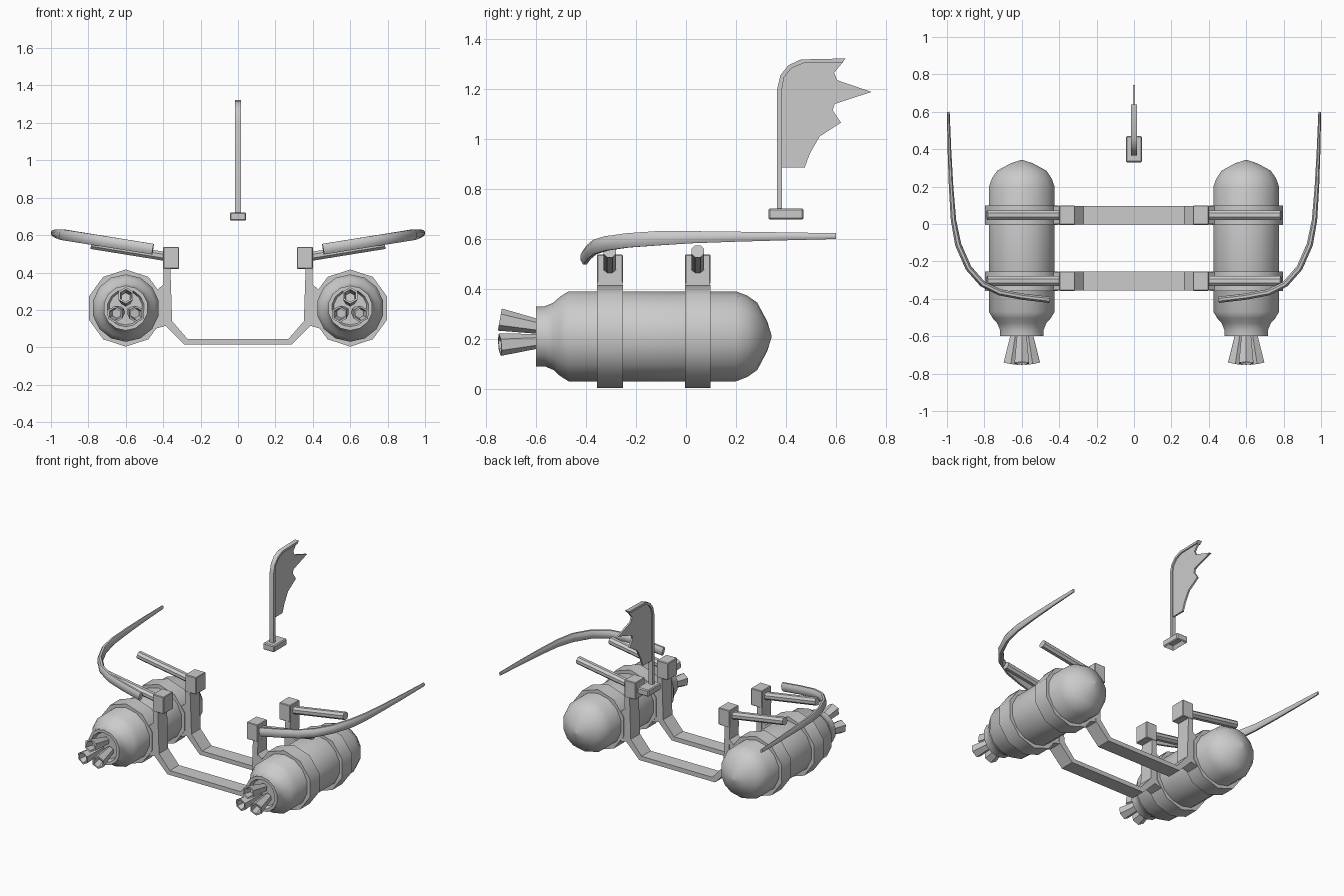
import bpy, bmesh, math
from mathutils import Vector

if "Cube" in bpy.data.objects:
    bpy.data.objects.remove(bpy.data.objects["Cube"])

metal = bpy.data.materials.new("grey_metal")
metal.use_nodes = True
GREY = (0.6, 0.6, 0.6, 1)
metal.diffuse_color = GREY
metal.node_tree.nodes["Principled BSDF"].inputs["Base Color"].default_value = GREY

TANK = Vector((0.6, 0, 0.21))
FRAMES = {"rear": -0.305, "fore": 0.047}


def finish(name, bm, smooth=35, mirror=False):
    """Turn a bmesh into a shaded object, optionally mirrored across x."""
    bmesh.ops.recalc_face_normals(bm, faces=bm.faces)
    mesh = bpy.data.meshes.new(name)
    bm.to_mesh(mesh)
    bm.free()
    ob = bpy.data.objects.new(name, mesh)
    bpy.context.collection.objects.link(ob)
    mesh.materials.append(metal)
    if mirror:
        mod = ob.modifiers.new("mirror", "MIRROR")
        mod.use_mirror_merge = False
    bpy.ops.object.select_all(action="DESELECT")
    ob.select_set(True)
    bpy.context.view_layer.objects.active = ob
    bpy.ops.object.shade_smooth_by_angle(angle=math.radians(smooth))
    return ob


def loft(rings, closed=False):
    """Bridge successive rings of points; cap the ends unless closed."""
    bm = bmesh.new()
    loops = [[bm.verts.new(p) for p in ring] for ring in rings]
    n = len(loops[0])
    pairs = list(zip(loops, loops[1:]))
    if closed:
        pairs.append((loops[-1], loops[0]))
    for a, b in pairs:
        for i in range(n):
            j = (i + 1) % n
            bm.faces.new((a[i], a[j], b[j], b[i]))
    if not closed:
        bm.faces.new(loops[0])
        bm.faces.new(loops[-1])
    return bm


def lathe(origin, axis, profile, sides, closed=False):
    """Rings of (distance along axis, radius), first vertex pointing up."""
    axis = axis.normalized()
    side = axis.cross(Vector((0, 0, 1))).normalized()
    up = side.cross(axis)
    turn = [math.tau * i / sides for i in range(sides)]
    return loft([[origin + axis * d + (up * math.cos(t) + side * math.sin(t)) * r
                  for t in turn] for d, r in profile], closed)


def sweep(path, sizes, sides=8):
    """Sweep an oval of (width, height) along a path."""
    rings = []
    for i, p in enumerate(path):
        ahead = path[min(i + 1, len(path) - 1)] - path[max(i - 1, 0)]
        side = ahead.cross(Vector((0, 0, 1))).normalized()
        up = side.cross(ahead).normalized()
        w, h = sizes[i]
        ring = []
        for k in range(sides):
            t = math.tau * (k + 0.5) / sides
            ring.append(p + side * math.cos(t) * w / 2 + up * math.sin(t) * h / 2)
        rings.append(ring)
    return loft(rings)


def prism(outline, direction, place):
    """Extrude a flat outline; place maps (a, b) to its starting corner."""
    bm = bmesh.new()
    face = bm.faces.new([bm.verts.new(place(a, b)) for a, b in outline])
    new = bmesh.ops.extrude_face_region(bm, geom=[face])["geom"]
    verts = [v for v in new if isinstance(v, bmesh.types.BMVert)]
    bmesh.ops.translate(bm, verts=verts, vec=direction)
    return bm


def box(lo, hi, bevel=0.0):
    bm = prism([(lo[0], lo[1]), (hi[0], lo[1]), (hi[0], hi[1]), (lo[0], hi[1])],
               (0, 0, hi[2] - lo[2]), lambda a, b: (a, b, lo[2]))
    if bevel:
        bmesh.ops.bevel(bm, geom=bm.edges[:], offset=bevel, segments=1, affect="EDGES")
    return bm


# Tanks: recessed tail, stepped shoulder and domed nose
tank_profile = [(-0.57, 0.09), (-0.6, 0.1), (-0.6, 0.12), (-0.565, 0.12),
                (-0.53, 0.135), (-0.505, 0.158), (-0.47, 0.18), (0.2, 0.18),
                (0.245, 0.163), (0.285, 0.135), (0.325, 0.06), (0.343, 0.002)]
finish("tank", lathe(TANK, Vector((0, 1, 0)), tank_profile, 14), 40, True)

# Three flared hollow nozzles behind each tank
for k in range(3):
    t = math.tau * k / 3
    out = Vector((math.sin(t), 0, math.cos(t)))
    start = TANK + out * 0.037 + Vector((0, -0.58, 0))
    end = TANK + out * 0.067 + Vector((0, -0.745, 0))
    reach = (end - start).length
    nozzle = [(0, 0.028), (reach, 0.045), (reach, 0.034), (reach - 0.06, 0.026)]
    finish(f"nozzle_{k + 1}", lathe(start, end - start, nozzle, 6), 30, True)

# Carrying frames: bands, cradle, heads and arms
half_cradle = [(0.27, 0.045), (0.352, 0.14), (0.362, 0.43), (0.4, 0.43),
               (0.392, 0.12), (0.288, 0.015)]
cradle = half_cradle + [(-x, z) for x, z in reversed(half_cradle)]
for label, y in FRAMES.items():
    band = [(y - 0.052, 0.206), (y + 0.052, 0.206), (y + 0.052, 0.172), (y - 0.052, 0.172)]
    finish(label + "_band", lathe(TANK, Vector((0, 1, 0)), band, 10, True), 40, True)
    finish(label + "_cradle", prism(cradle, (0, 0.1, 0),
                                    lambda a, b: (a, y - 0.05, b)), 30)
    finish(label + "_band_joint", prism(
        [(0.37, 0.12), (0.44, 0.1), (0.44, 0.3), (0.395, 0.34), (0.37, 0.34)],
        (0, 0.096, 0), lambda a, b: (a, y - 0.048, b)), 30, True)
    finish(label + "_head", box((0.315, y - 0.052, 0.42), (0.4, y + 0.052, 0.537), 0.004),
           30, True)
    finish(label + "_arm", sweep([Vector((0.37, y, 0.483)), Vector((0.785, y, 0.55))],
                                 [(0.056, 0.052)] * 2), 30, True)

# Long curved wing rails, rising outward and tapering to the tip
rail_plan = [(0.455, -0.405), (0.6, -0.388), (0.72, -0.365), (0.81, -0.32), (0.885, -0.235),
             (0.94, -0.11), (0.965, 0.02), (0.978, 0.2), (0.987, 0.4), (0.993, 0.6)]
rail_path = [Vector((x, y, 0.525 + 0.16 * (x - 0.455))) for x, y in rail_plan]
rail_sizes = []
for i in range(len(rail_path)):
    taper = max(0, (i - 5) / 4)
    rail_sizes.append((0.036 - 0.02 * taper, 0.062 - 0.037 * taper))
finish("wing_rail", sweep(rail_path, rail_sizes), 50, True)

# Fin: mounting foot hollowed below, bent mast and ragged blade
foot = box((-0.043, 0.33, 0.677), (0.043, 0.47, 0.722), 0.006)
under = min(foot.faces, key=lambda f: f.calc_center_median().z)
bmesh.ops.inset_region(foot, faces=[under], thickness=0.018)
bmesh.ops.translate(foot, verts=under.verts, vec=(0, 0, 0.025))
finish("fin_foot", foot, 30)

mast = [(0.365, 0.71), (0.365, 1.2), (0.378, 1.255), (0.41, 1.295), (0.46, 1.318),
        (0.64, 1.322), (0.625, 1.306), (0.47, 1.303), (0.422, 1.283), (0.393, 1.247),
        (0.384, 1.2), (0.384, 0.71)]
finish("fin_mast", prism(mast, (0.03, 0, 0), lambda a, b: (-0.015, a, b)), 40)

blade = [(0.378, 0.885), (0.475, 0.885), (0.495, 0.94), (0.535, 1.01), (0.62, 1.065),
         (0.587, 1.115), (0.595, 1.14), (0.742, 1.188), (0.605, 1.235), (0.593, 1.265),
         (0.63, 1.31), (0.47, 1.31), (0.415, 1.285), (0.385, 1.25), (0.378, 1.2)]
finish("fin_blade", prism(blade, (0.012, 0, 0), lambda a, b: (-0.006, a, b)), 30)
